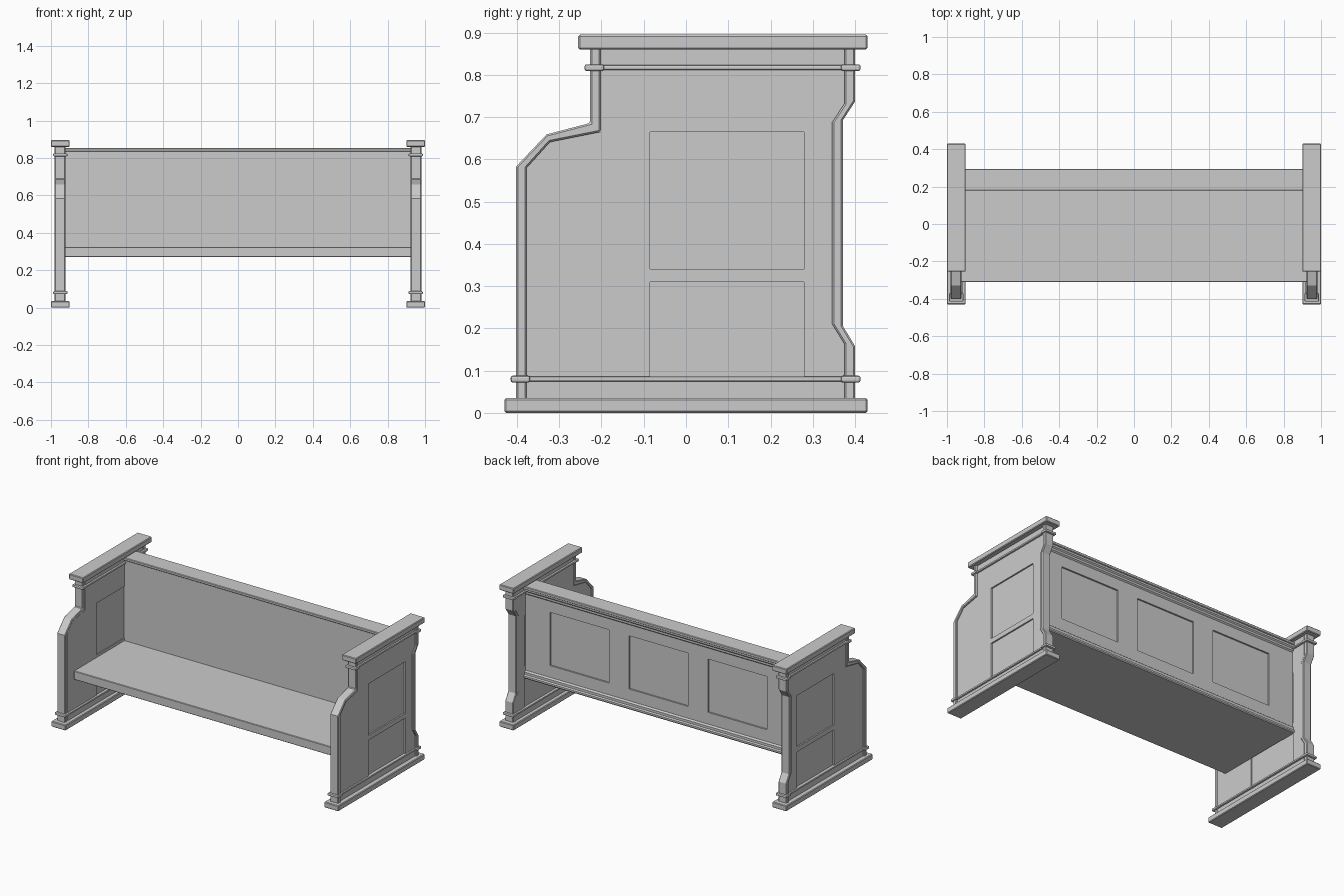
import bpy, bmesh

if "Cube" in bpy.data.objects:
    bpy.data.objects.remove(bpy.data.objects["Cube"])


def prism(name, pts, x0, x1, bevel=0.0, mirror=False, segments=1):
    """Extrude a (y, z) profile along x between x0 and x1."""
    bm = bmesh.new()
    face = bm.faces.new([bm.verts.new((x0, y, z)) for y, z in pts])
    ext = bmesh.ops.extrude_face_region(bm, geom=[face])
    bmesh.ops.translate(bm, vec=(x1 - x0, 0, 0),
                        verts=[g for g in ext["geom"] if isinstance(g, bmesh.types.BMVert)])
    bmesh.ops.recalc_face_normals(bm, faces=bm.faces[:])
    mesh = bpy.data.meshes.new(name)
    bm.to_mesh(mesh)
    bm.free()
    ob = bpy.data.objects.new(name, mesh)
    bpy.context.collection.objects.link(ob)
    if bevel:
        m = ob.modifiers.new("bevel", 'BEVEL')
        m.width, m.segments = bevel, segments
        m.limit_method, m.angle_limit = 'ANGLE', 0.9
    if mirror:
        ob.modifiers.new("mirror", 'MIRROR')
    return ob


def box(name, x, y, z, **kw):
    pts = [(y[0], z[0]), (y[1], z[0]), (y[1], z[1]), (y[0], z[1])]
    return prism(name, pts, x[0], x[1], **kw)


def cut(ob, x, y, z):
    """Sink a rectangular recess into an object."""
    cutter = box("cutter", x, y, z)
    m = ob.modifiers.new("recess", 'BOOLEAN')
    m.object, m.operation, m.solver = cutter, 'DIFFERENCE', 'EXACT'
    bpy.context.view_layer.objects.active = ob
    bpy.ops.object.modifier_apply(modifier=m.name)
    bpy.data.objects.remove(cutter)


# End panels, with two recesses on each face
front_in = [(-0.377, 0.03), (-0.377, 0.58), (-0.322, 0.641), (-0.202, 0.665), (-0.202, 0.865)]
back_in = [(0.375, 0.865), (0.375, 0.732), (0.346, 0.688), (0.346, 0.21), (0.375, 0.163), (0.375, 0.03)]
front_out = [(-0.402, 0.03), (-0.402, 0.583), (-0.33, 0.659), (-0.227, 0.686), (-0.227, 0.865)]
back_out = [(0.40, 0.865), (0.40, 0.737), (0.371, 0.692), (0.371, 0.206), (0.40, 0.158), (0.40, 0.03)]
panel = prism("end_panel", front_in + back_in, 0.925, 0.97)
for z in ((0.34, 0.665), (0.08, 0.31)):
    cut(panel, (0.961, 1.1), (-0.085, 0.279), z)
    cut(panel, (0.8, 0.930), (-0.085, 0.279), z)
panel.modifiers.new("mirror", 'MIRROR')

# Raised edge strips along the front and back of each end
prism("end_front_strip", front_out + front_in[::-1], 0.923, 0.98, bevel=0.004, mirror=True)
prism("end_back_strip", back_out + back_in[::-1], 0.923, 0.98, bevel=0.004, mirror=True)

# Foot and arm cap
box("end_foot", (0.90, 1.0), (-0.43, 0.43), (0.0, 0.035), bevel=0.004, mirror=True)
box("end_cap", (0.90, 1.0), (-0.255, 0.43), (0.86, 0.895), bevel=0.004, mirror=True)

# Thin rounded beads above the foot and below the cap
for label, z, yf in (("lower", 0.08, -0.402), ("upper", 0.817, -0.227)):
    box(label + "_bead", (0.913, 0.980), (yf, 0.40), (z - 0.006, z + 0.006),
        bevel=0.004, segments=2, mirror=True)
    for side, y in (("front", (yf - 0.013, yf + 0.033)), ("back", (0.367, 0.413))):
        box(label + "_" + side + "_bead", (0.912, 0.988), y, (z - 0.008, z + 0.008),
            bevel=0.005, segments=2, mirror=True)

# Seat board
box("seat", (-0.926, 0.926), (-0.31, 0.20), (0.27, 0.325), bevel=0.003)

# Backrest with moulded top and bottom edges and three recessed panels
back = prism("backrest", [
    (0.19, 0.27), (0.287, 0.27), (0.292, 0.276), (0.292, 0.287), (0.284, 0.293), (0.284, 0.308),
    (0.274, 0.316), (0.274, 0.795), (0.282, 0.802), (0.282, 0.815), (0.289, 0.822),
    (0.289, 0.836), (0.19, 0.836)], -0.926, 0.926)
for cx in (-0.55, 0.0, 0.55):
    cut(back, (cx - 0.205, cx + 0.205), (0.264, 0.4), (0.39, 0.725))
box("backrest_top_rail", (-0.926, 0.926), (0.18, 0.295), (0.834, 0.852), bevel=0.003)
